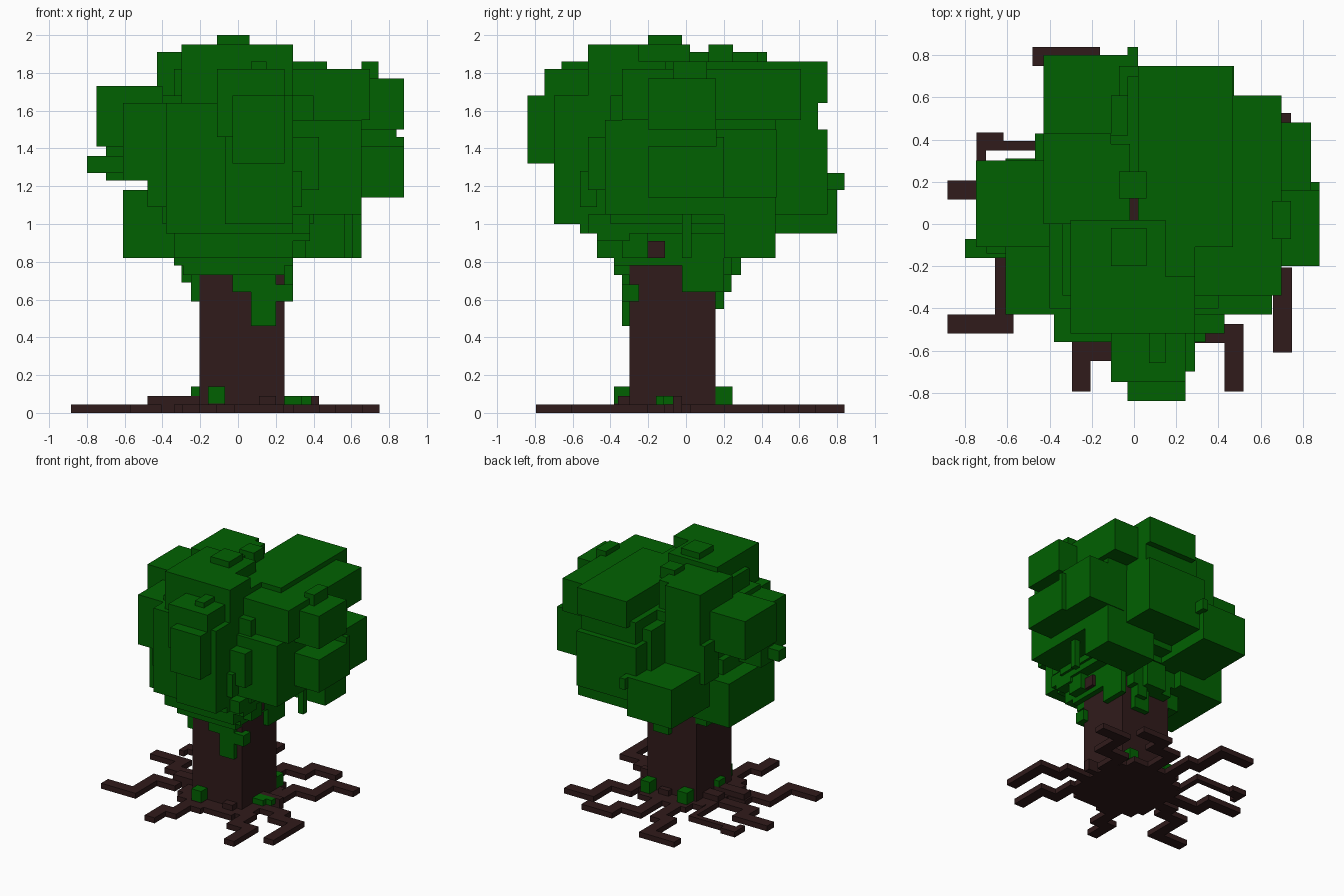
import bpy, bmesh
from mathutils import Vector, Matrix

cube = bpy.data.objects.get("Cube")
if cube:
    bpy.data.objects.remove(cube, do_unlink=True)


def make_material(name, rgb):
    m = bpy.data.materials.new(name)
    m.use_nodes = True
    col = (*rgb, 1.0)
    m.diffuse_color = col
    bsdf = m.node_tree.nodes["Principled BSDF"]
    bsdf.inputs["Base Color"].default_value = col
    bsdf.inputs["Roughness"].default_value = 0.9
    return m


LEAF = make_material("leaf green", (0.0004, 0.120, 0.0004))
BARK = make_material("bark brown", (0.030, 0.011, 0.011))


def blocks(name, mat, bounds):
    """One flat-faced object from boxes given as x0, x1, y0, y1, z0, z1."""
    bm = bmesh.new()
    for x0, x1, y0, y1, z0, z1 in bounds:
        centre = Vector((x0 + x1, y0 + y1, z0 + z1)) / 2
        size = Matrix.Diagonal((x1 - x0, y1 - y0, z1 - z0, 1))
        bmesh.ops.create_cube(bm, size=1, matrix=Matrix.Translation(centre) @ size)
    me = bpy.data.meshes.new(name)
    bm.to_mesh(me)
    bm.free()
    me.materials.append(mat)
    ob = bpy.data.objects.new(name, me)
    bpy.context.collection.objects.link(ob)
    return ob


def root(name, path, w, top=0.045):
    """Square-cornered root following a path of right-angled steps."""
    h = w / 2
    segs = []
    for (ax, ay), (bx, by) in zip(path, path[1:]):
        segs.append((min(ax, bx) - h, max(ax, bx) + h,
                     min(ay, by) - h, max(ay, by) + h, 0, top))
    return blocks(name, BARK, segs)


# Trunk and the branches that show through the leaves
blocks("trunk", BARK, [(-0.205, 0.245, -0.30, 0.155, 0, 1.00)])
blocks("branches", BARK, [
    (0.20, 0.32, -0.20, -0.11, 0.82, 0.91),
    (-0.02, 0.64, -0.02, 0.02, 1.41, 1.46),
    (-0.03, 0.02, 0.02, 0.12, 1.50, 1.82),
])

# Stepped root flare around the trunk
blocks("root_flare", BARK, [
    (-0.34, 0.34, -0.30, 0.16, 0, 0.045),
    (-0.20, 0.24, -0.43, 0.29, 0, 0.045),
    (-0.29, 0.29, -0.38, 0.20, 0, 0.045),
    (-0.48, -0.20, -0.16, -0.07, 0, 0.09),
    (-0.34, -0.20, -0.02, 0.07, 0, 0.09),
    (0.24, 0.43, -0.07, -0.02, 0, 0.09),
    (-0.16, -0.07, -0.38, -0.30, 0, 0.05),
    (0.11, 0.20, -0.36, -0.30, 0, 0.09),
    (0.02, 0.11, 0.155, 0.20, 0, 0.09),
])

# Long zigzag roots
ROOTS = [
    [(-0.84, -0.475), (-0.615, -0.475), (-0.615, -0.20), (-0.45, -0.20), (-0.45, -0.11), (-0.2, -0.11)],
    [(-0.84, 0.16), (-0.61, 0.16), (-0.61, 0.02), (-0.2, 0.02)],
    [(-0.435, 0.795), (-0.205, 0.795), (-0.205, 0.52), (-0.11, 0.52), (-0.11, 0.1)],
    [(-0.25, -0.75), (-0.25, -0.605), (-0.155, -0.605), (-0.155, -0.42), (-0.06, -0.42), (-0.06, -0.3)],
    [(0.475, -0.75), (0.475, -0.52), (0.335, -0.52), (0.335, -0.34), (0.15, -0.34)],
    [(0.705, -0.565), (0.705, -0.25), (0.52, -0.25), (0.52, -0.16), (0.2, -0.16)],
    [(0.70, 0.48), (0.52, 0.48), (0.52, 0.25), (0.34, 0.25), (0.34, 0.07), (0.2, 0.07)],
    [(0.43, 0.64), (0.24, 0.64), (0.24, 0.52), (0.06, 0.52), (0.06, 0.1)],
]
for i, path in enumerate(ROOTS):
    root(f"root_{i + 1}", path, 0.09)
root("thin_root", [(-0.64, 0.41), (-0.725, 0.41), (-0.725, 0.32), (-0.725, 0.37),
                   (-0.32, 0.37), (-0.32, 0.1), (-0.2, 0.1)], 0.045)

# Moss lumps at the foot of the trunk
blocks("moss", LEAF, [
    (-0.16, -0.07, -0.38, -0.30, 0.05, 0.14),
    (-0.25, -0.20, -0.16, -0.07, 0.09, 0.14),
    (0.16, 0.245, 0.155, 0.245, 0.045, 0.14),
    (-0.18, -0.09, 0.155, 0.245, 0.045, 0.14),
    (0.245, 0.34, -0.16, -0.07, 0.045, 0.09),
    (0.34, 0.39, -0.12, -0.07, 0.045, 0.09),
])

# Inner mass of leaves and the tapering skirt under it
blocks("canopy_core", LEAF, [
    (-0.40, 0.40, -0.40, 0.42, 1.00, 1.68),
    (-0.34, 0.29, -0.47, 0.24, 0.82, 1.02),
    (-0.38, 0.38, -0.52, 0.30, 0.95, 1.05),
])
blocks("canopy_skirt", LEAF, [
    (-0.34, 0.29, -0.38, -0.30, 0.78, 0.91),
    (-0.29, 0.245, -0.38, -0.30, 0.73, 0.82),
    (-0.03, 0.20, -0.34, -0.30, 0.64, 0.78),
    (0.07, 0.20, -0.34, -0.30, 0.46, 0.68),
    (-0.25, -0.20, -0.30, -0.20, 0.59, 0.82),
    (-0.30, -0.20, -0.20, 0.16, 0.69, 0.85),
    (0.245, 0.29, -0.02, 0.20, 0.64, 0.95),
    (0.20, 0.29, -0.34, -0.25, 0.59, 0.68),
    (0.245, 0.29, -0.34, 0.16, 0.78, 0.82),
    (0.24, 0.36, -0.34, -0.20, 0.82, 0.95),
    (-0.16, 0.20, 0.155, 0.24, 0.73, 0.95),
    (-0.07, 0.11, 0.24, 0.29, 0.73, 0.95),
    (0.07, 0.16, 0.155, 0.24, 0.64, 0.75),
    (0.02, 0.16, 0.155, 0.20, 0.55, 0.75),
    (0.56, 0.61, -0.02, 0.03, 0.82, 1.06),
])

# Front clumps
blocks("front_leaves", LEAF, [
    (-0.03, 0.245, -0.84, -0.50, 1.32, 1.68),
    (-0.11, 0.245, -0.75, -0.40, 1.46, 1.82),
    (-0.07, 0.29, -0.70, -0.30, 1.00, 1.68),
    (0.07, 0.15, -0.66, -0.50, 1.80, 1.86),
    (-0.38, 0.29, -0.56, 0.00, 0.95, 1.64),
    (0.29, 0.43, -0.52, -0.40, 1.18, 1.46),
    (0.29, 0.34, -0.56, -0.47, 1.09, 1.28),
    (0.29, 0.38, -0.47, -0.30, 0.91, 1.05),
])

# Top clumps
blocks("top_leaves", LEAF, [
    (-0.30, 0.15, -0.52, 0.02, 1.50, 1.95),
    (0.10, 0.29, -0.52, -0.25, 1.50, 1.95),
    (-0.34, -0.29, -0.34, 0.02, 1.68, 1.82),
    (-0.11, 0.06, -0.20, -0.02, 1.90, 2.00),
    (-0.07, 0.06, 0.12, 0.25, 1.86, 1.95),
    (-0.43, -0.11, 0.00, 0.43, 1.27, 1.91),
    (-0.11, -0.02, 0.00, 0.38, 1.27, 1.91),
    (0.02, 0.47, -0.11, 0.75, 1.64, 1.86),
    (0.02, 0.29, -0.25, -0.05, 1.64, 1.86),
])

# Left clumps
blocks("left_leaves", LEAF, [
    (0.20, 0.655, -0.43, 0.475, 1.05, 1.55),
    (0.20, 0.655, 0.20, 0.475, 0.82, 1.10),
    (0.20, 0.70, -0.34, 0.61, 1.55, 1.82),
    (0.655, 0.745, -0.07, 0.11, 1.70, 1.86),
    (0.60, 0.88, -0.20, 0.16, 1.50, 1.77),
    (0.60, 0.88, -0.20, 0.20, 1.14, 1.41),
    (0.80, 0.88, 0.16, 0.20, 1.40, 1.46),
    (0.50, 0.84, 0.16, 0.48, 1.14, 1.50),
])

# Right clumps
blocks("right_leaves", LEAF, [
    (-0.61, -0.11, -0.43, 0.00, 1.23, 1.64),
    (-0.48, -0.20, -0.43, 0.20, 1.09, 1.30),
    (-0.61, -0.20, -0.28, 0.31, 0.82, 1.18),
    (-0.75, -0.40, -0.11, 0.30, 1.41, 1.73),
    (-0.70, -0.50, -0.14, 0.02, 1.23, 1.41),
    (-0.80, -0.55, -0.16, -0.07, 1.27, 1.36),
    (-0.47, -0.30, 0.25, 0.43, 1.18, 1.50),
])

# Back clumps
blocks("back_leaves", LEAF, [
    (-0.43, -0.02, 0.25, 0.80, 0.95, 1.27),
    (-0.07, 0.475, 0.20, 0.75, 1.05, 1.50),
    (0.02, 0.47, 0.30, 0.70, 1.45, 1.66),
    (-0.11, -0.02, 0.40, 0.61, 1.25, 1.60),
    (-0.03, 0.02, 0.40, 0.70, 1.25, 1.68),
    (-0.03, 0.02, 0.40, 0.84, 1.18, 1.27),
])
